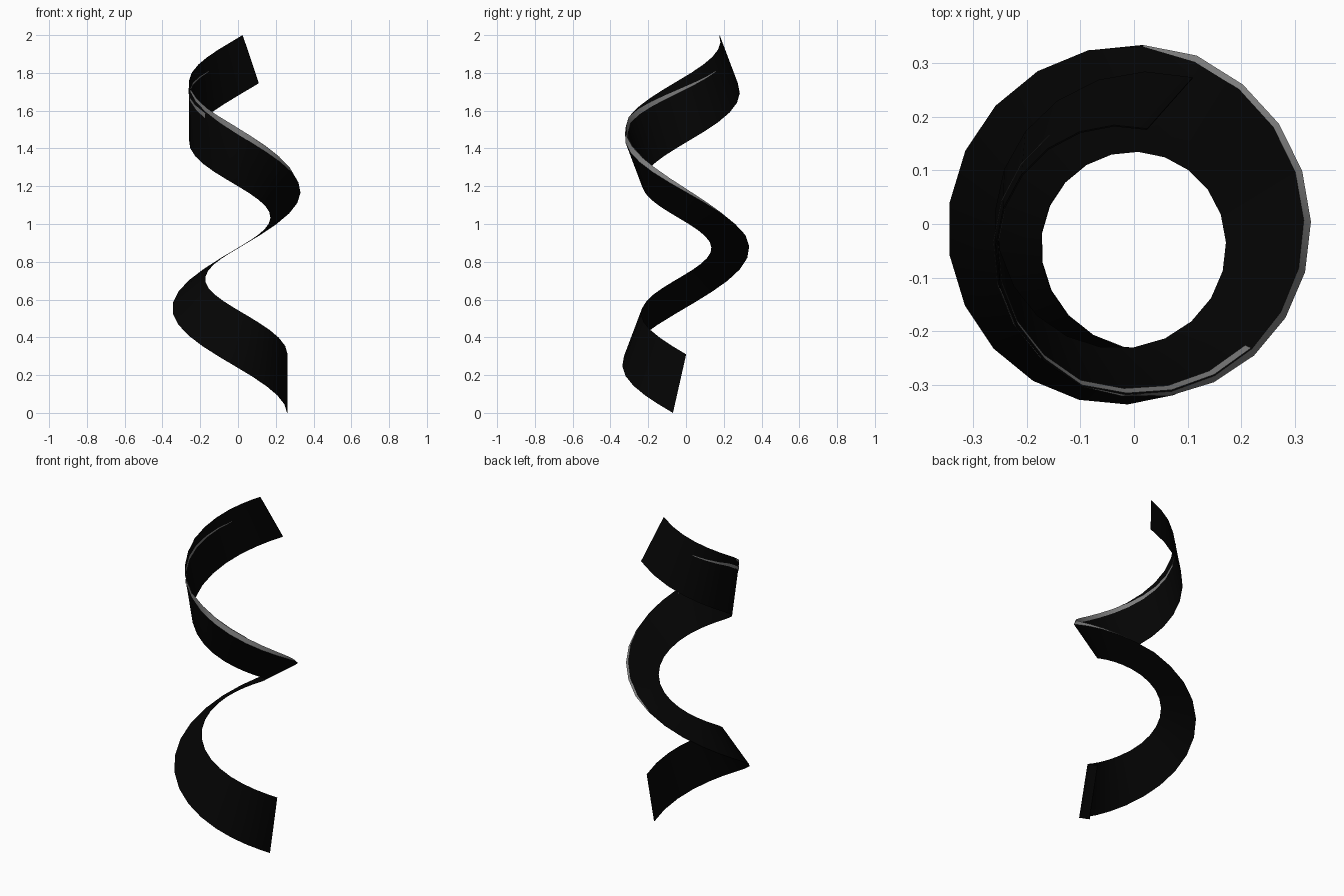
import bpy, bmesh, math
from mathutils import Vector

old = bpy.data.objects.get("Cube")
if old:
    bpy.data.objects.remove(old, do_unlink=True)


def make_material(name, value):
    mat = bpy.data.materials.new(name)
    mat.use_nodes = True
    color = (value, value, value, 1)
    mat.diffuse_color = color
    mat.node_tree.nodes["Principled BSDF"].inputs["Base Color"].default_value = color
    return mat


STEPS = 38                  # segments along the spiral
TURN = 643                  # total sweep in degrees
RADIUS, CENTER_Y = 0.26, -0.025
HALF_W, HALF_H, LEAN = 0.1, 0.155, 0.035
RISE = 0.962 / 360          # height gained per degree
GAP = 0.003                 # sheet thickness
ANGLES = [2 + TURN * i / STEPS for i in range(STEPS + 1)]


def bump(deg, start, end):
    """Smooth rise and fall between two angles."""
    if not start < deg < end:
        return 0.0
    return math.sin(math.pi * (deg - start) / (end - start)) ** 0.7


def place(deg, radial, ahead, z):
    """Point at a clockwise angle, with radial and forward distances."""
    a = math.radians(deg)
    out = Vector((math.cos(a), -math.sin(a), 0))
    fwd = Vector((-math.sin(a), -math.cos(a), 0))
    return out * radial + fwd * ahead + Vector((0, CENTER_Y, z))


def section(deg):
    """Cross-section corners: outer low, outer top, inner top, inner low."""
    t = math.radians(deg / 3)
    s, c = math.sin(t), math.cos(t)
    zc = HALF_H + RISE * (deg - 2)
    slide = 1 - 0.22 * bump(deg, 290, 540)
    flare = bump(deg, 270, 475)

    def corner(side, dr, dz):
        return place(deg, RADIUS + side * HALF_W * s + dr,
                     side * LEAN * c, zc - side * HALF_H * c + dz)

    return [corner(-1, 0, 0), corner(slide, 0, 0),
            corner(1, c * GAP - 0.028 * flare, s * GAP),
            corner(-1, c * GAP, s * GAP)]


def finish(name, bm, materials):
    mesh = bpy.data.meshes.new(name)
    bm.to_mesh(mesh)
    bm.free()
    for mat in materials:
        mesh.materials.append(mat)
    obj = bpy.data.objects.new(name, mesh)
    bpy.context.collection.objects.link(obj)
    bpy.ops.object.select_all(action="DESELECT")
    obj.select_set(True)
    bpy.context.view_layer.objects.active = obj
    bpy.ops.object.shade_smooth_by_angle(angle=math.radians(30))


black = make_material("black", 0.0013)
grey = make_material("rim grey", 0.2)

# Twisted spiral ribbon with a grey rim along one edge
bm = bmesh.new()
rings = [[bm.verts.new(p) for p in section(deg)] for deg in ANGLES]
for i in range(STEPS):
    lower, upper = rings[i], rings[i + 1]
    for j in range(4):
        k = (j + 1) % 4
        face = bm.faces.new((lower[j], lower[k], upper[k], upper[j]))
        if j == 1 and 270 < ANGLES[i] < 520:
            face.material_index = 1
bm.faces.new(rings[0])
bm.faces.new(rings[-1])
bmesh.ops.recalc_face_normals(bm, faces=bm.faces)
finish("spiral_ribbon", bm, [black, grey])


def stripe(name, low, top, direction, start):
    """Thin tapering stripe that drifts from the rim to the middle."""
    bm = bmesh.new()
    previous = None
    for deg in ANGLES:
        if not start < deg < 600:
            continue
        t = math.radians(deg / 3)
        lift = 0.003 * direction
        offset = place(deg, math.cos(t) * lift, 0, math.sin(t) * lift)
        offset -= place(deg, 0, 0, 0)
        corners = section(deg)
        drift = max(0.0, (deg - 480) / 114)
        mid = 0.95 - 0.2 * drift
        half = 0.05 * (1 - 0.9 * drift)
        pair = [bm.verts.new(corners[low].lerp(corners[top], f) + offset)
                for f in (mid - half, mid + half)]
        if previous:
            quad = previous + pair[::-1]
            bm.faces.new(quad if direction < 0 else quad[::-1])
        previous = pair
    finish(name, bm, [grey])


# Grey stripes on the two sides of the ribbon
stripe("inner_stripe", 3, 2, 1, 400)
stripe("outer_stripe", 0, 1, -1, 485)
